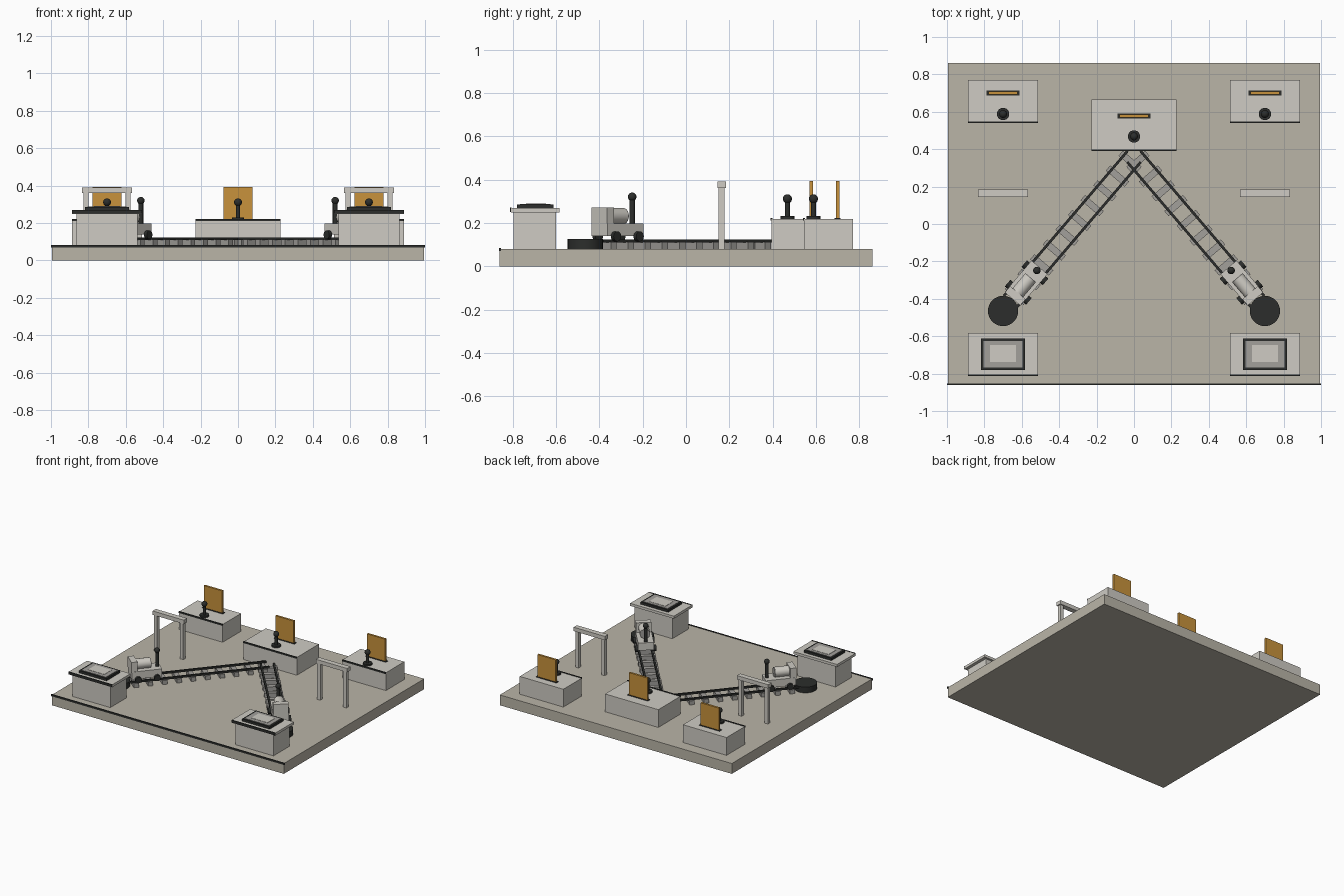
import bpy
from math import atan2, pi
from mathutils import Matrix, Vector

if "Cube" in bpy.data.objects:
    bpy.data.objects.remove(bpy.data.objects["Cube"])


def material(name, rgb):
    m = bpy.data.materials.new(name)
    m.diffuse_color = (*rgb, 1)
    m.use_nodes = True
    m.node_tree.nodes["Principled BSDF"].inputs["Base Color"].default_value = m.diffuse_color
    return m


STONE = material("stone", (0.49, 0.46, 0.39))
LIGHT = material("light", (0.62, 0.60, 0.55))
DARK = material("dark", (0.025, 0.027, 0.025))
METAL = material("metal", (0.36, 0.35, 0.33))
AMBER = material("amber", (0.58, 0.29, 0.045))
WORLD = Matrix.Identity(4)


def finish(name, mat, frame, smooth=False):
    o = bpy.context.object
    o.name = name
    o.data.materials.append(mat)
    if smooth:
        bpy.ops.object.shade_smooth_by_angle()
    o.matrix_world = frame @ o.matrix_basis
    return o


def box(name, x, y, z, mat, frame=WORLD):
    """Box from (min, max) pairs in the given frame."""
    bpy.ops.mesh.primitive_cube_add(size=1)
    o = bpy.context.object
    lo, hi = Vector((x[0], y[0], z[0])), Vector((x[1], y[1], z[1]))
    o.data.transform(Matrix.Translation((lo + hi) / 2) @ Matrix.Diagonal((*(hi - lo), 1)))
    return finish(name, mat, frame)


def rod(name, center, r, length, mat, frame=WORLD, rot=(0, 0, 0), sides=24):
    bpy.ops.mesh.primitive_cylinder_add(vertices=sides, radius=r, depth=length,
                                        location=center, rotation=rot)
    bpy.context.view_layer.update()
    return finish(name, mat, frame, True)


def ball(name, center, r, mat, frame=WORLD):
    bpy.ops.mesh.primitive_uv_sphere_add(segments=20, ring_count=12, radius=r, location=center)
    bpy.context.view_layer.update()
    return finish(name, mat, frame, True)


def cabinet(name, cx, hw, y0, y1, lever_y, ticket_y):
    """Cabinet with a front trim, a lever and a ticket standing in a slot."""
    box(name + "_body", (cx - hw, cx + hw), (y0, y1), (0.08, 0.218), LIGHT)
    box(name + "_trim", (cx - hw, cx + hw), (y0 - 0.006, y0 + 0.003), (0.21, 0.222), DARK)
    box(name + "_slot", (cx - 0.088, cx + 0.088), (ticket_y - 0.014, ticket_y + 0.014),
        (0.21, 0.222), DARK)
    box(name + "_ticket", (cx - 0.078, cx + 0.078), (ticket_y - 0.008, ticket_y + 0.008),
        (0.215, 0.393), AMBER)
    rod(name + "_lever_base", (cx, lever_y, 0.224), 0.033, 0.014, DARK)
    rod(name + "_lever_stem", (cx, lever_y, 0.265), 0.011, 0.09, DARK)
    ball(name + "_lever_knob", (cx, lever_y, 0.311), 0.021, DARK)


# base plate with dark front trim
box("base_plate", (-0.995, 0.995), (-0.86, 0.86), (0, 0.08), STONE)
box("base_trim", (-1, 1), (-0.862, -0.853), (0.07, 0.084), DARK)

# centre cabinet
cabinet("centre_cabinet", 0, 0.228, 0.395, 0.665, 0.468, 0.578)

for s, side in ((-1, "left"), (1, "right")):
    cx = 0.7 * s
    cabinet(side + "_cabinet", cx, 0.187, 0.545, 0.77, 0.588, 0.7)

    # desk with framed screen
    n = side + "_desk"
    box(n + "_body", (cx - 0.163, cx + 0.163), (-0.797, -0.6), (0.08, 0.25), LIGHT)
    box(n + "_top", (cx - 0.187, cx + 0.187), (-0.808, -0.583), (0.248, 0.268), LIGHT)
    box(n + "_trim", (cx - 0.187, cx + 0.187), (-0.812, -0.805), (0.25, 0.27), DARK)
    box(n + "_screen_frame", (cx - 0.118, cx + 0.118), (-0.78, -0.612), (0.265, 0.286), DARK)
    box(n + "_screen", (cx - 0.104, cx + 0.104), (-0.766, -0.626), (0.28, 0.288), METAL)
    box(n + "_screen_label", (cx - 0.07, cx + 0.07), (-0.738, -0.647), (0.284, 0.29), LIGHT)

    # gate
    box(side + "_gate_beam", (cx - 0.134, cx + 0.134), (0.145, 0.185), (0.36, 0.39), LIGHT)
    for d in (-0.112, 0.112):
        box(side + "_gate_post", (cx + d - 0.014, cx + d + 0.014), (0.149, 0.177),
            (0.08, 0.365), LIGHT)

    # turntable at the start of the track
    rod(side + "_turntable", (cx, -0.465, 0.102), 0.081, 0.046, DARK, sides=32)

    # track frame: local x runs from the turntable to the centre cabinet
    F = Matrix.Translation((cx, -0.46, 0)) @ Matrix.Rotation(atan2(0.82, -cx), 4, 'Z')
    for d in (-0.046, 0.046):
        box(side + "_rail", (0.06, 1.08), (d - 0.007, d + 0.007), (0.11, 0.124), DARK, F)
    for i in range(10):
        t = 0.11 + i * 0.104
        box(side + "_sleeper", (t - 0.018, t + 0.018), (-0.066, 0.066), (0.08, 0.111), METAL, F)

    # engine
    n = side + "_engine"
    box(n + "_chassis", (0.08, 0.3), (-0.056, 0.056), (0.14, 0.198), LIGHT, F)
    box(n + "_cab", (0.078, 0.122), (-0.054, 0.054), (0.19, 0.272), LIGHT, F)
    rod(n + "_boiler", (0.168, 0, 0.232), 0.037, 0.11, LIGHT, F, (0, pi / 2, 0))
    rod(n + "_boiler_cap", (0.225, 0, 0.232), 0.036, 0.005, METAL, F, (0, pi / 2, 0))
    rod(n + "_stack", (0.278, 0, 0.255), 0.013, 0.12, DARK, F)
    ball(n + "_stack_knob", (0.278, 0, 0.32), 0.02, DARK, F)
    for t in (0.125, 0.262):
        for d in (-0.065, 0.065):
            rod(n + "_wheel", (t, d, 0.138), 0.023, 0.02, DARK, F, (pi / 2, 0, 0))
